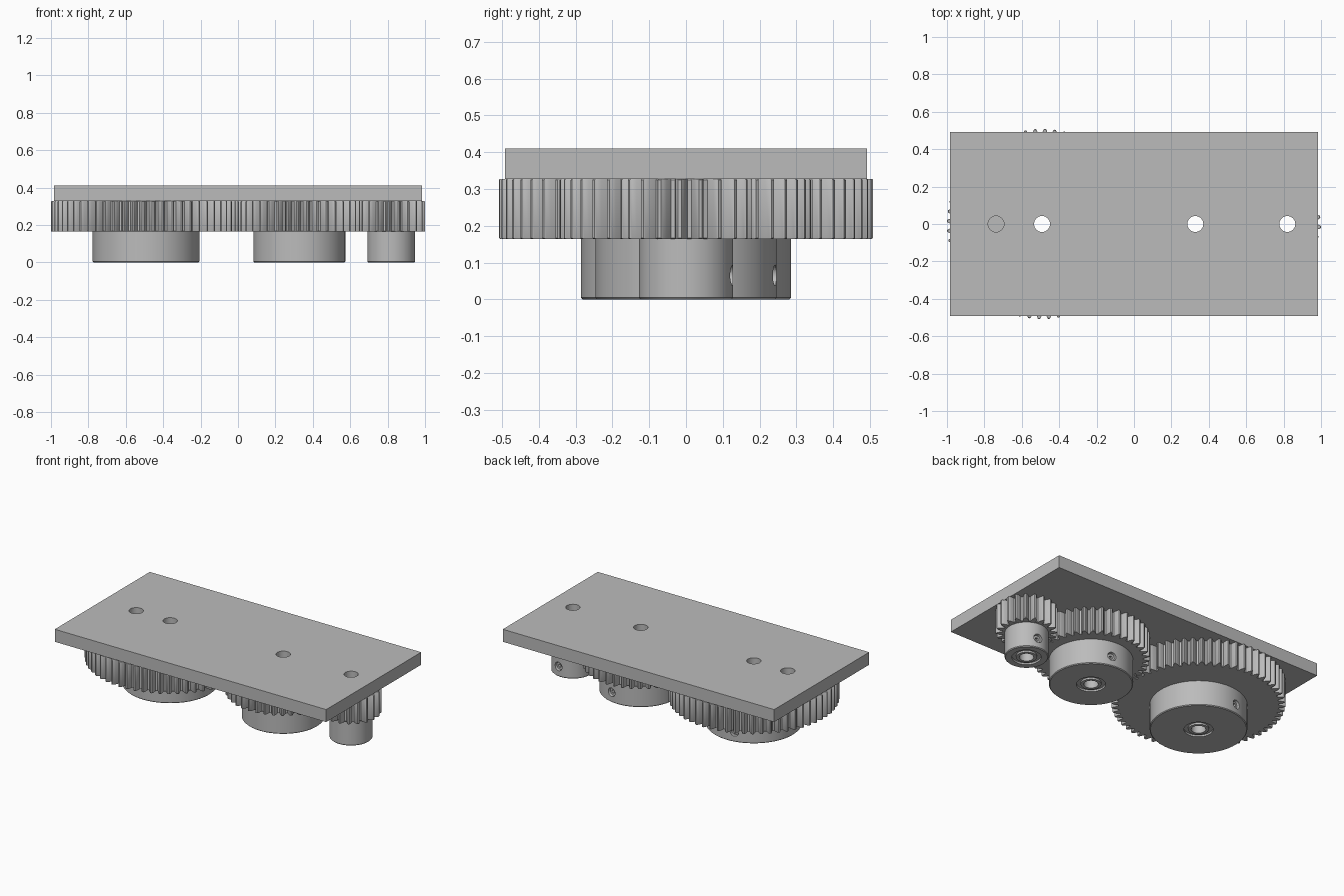
import bpy, bmesh, math
from mathutils import Matrix

cube = bpy.data.objects.get("Cube")
if cube:
    bpy.data.objects.remove(cube, do_unlink=True)

M = 2 / 122                  # gear module; every size is a multiple of it
HUB_TOP, GEAR_TOP, TOP = 10 * M, 20 * M, 25 * M
BORE = 2.6 * M

grey = bpy.data.materials.new("machined grey")
grey.use_nodes = True
grey.diffuse_color = (0.5, 0.5, 0.5, 1)
grey.node_tree.nodes["Principled BSDF"].inputs["Base Color"].default_value = (0.5, 0.5, 0.5, 1)


def make_object(name, bm):
    bmesh.ops.recalc_face_normals(bm, faces=bm.faces[:])
    mesh = bpy.data.meshes.new(name)
    bm.to_mesh(mesh)
    bm.free()
    mesh.materials.append(grey)
    obj = bpy.data.objects.new(name, mesh)
    bpy.context.collection.objects.link(obj)
    return obj


def select(obj):
    bpy.ops.object.select_all(action="DESELECT")
    obj.select_set(True)
    bpy.context.view_layer.objects.active = obj


def smooth(obj):
    select(obj)
    bpy.ops.object.shade_smooth_by_angle(angle=math.radians(30))


def cylinder(name, radius, depth, matrix, sides=32):
    bm = bmesh.new()
    bmesh.ops.create_cone(bm, cap_ends=True, segments=sides, radius1=radius,
                          radius2=radius, depth=depth, matrix=matrix)
    return make_object(name, bm)


def cut(obj, cutter):
    mod = obj.modifiers.new("hole", "BOOLEAN")
    mod.operation, mod.solver, mod.object = "DIFFERENCE", "EXACT", cutter
    select(obj)
    bpy.ops.object.modifier_apply(modifier=mod.name)
    bpy.data.objects.remove(cutter, do_unlink=True)


# One tooth: (fraction of the tooth pitch, radius offset in modules)
HALF_TOOTH = [(-0.38, -1.25), (-0.25, 0), (-0.15, 0.72), (-0.08, 1)]
TOOTH = HALF_TOOTH + [(-f, r) for f, r in reversed(HALF_TOOTH)]


def gear(name, x, teeth, phase, hub, screw_angle):
    pitch = teeth * M / 2
    step = math.tau / teeth
    outline = [(math.radians(phase) + (i + f) * step, pitch + r * M)
               for i in range(teeth) for f, r in TOOTH]
    edge = 0.2 * M
    # Closed stack of rings; a radius of None means the toothed outline
    rings = [(BORE, GEAR_TOP), (None, GEAR_TOP, edge), (None, GEAR_TOP - edge, 0),
             (None, HUB_TOP + edge, 0), (None, HUB_TOP, edge), (hub, HUB_TOP),
             (hub, 0.3 * M), (hub - 0.3 * M, 0),
             (5.2 * M, 0), (5.2 * M, 0.7 * M), (3.7 * M, 0.7 * M), (3.7 * M, 0), (BORE, 0)]
    bm = bmesh.new()
    loops = []
    for ring in rings:
        loop = []
        for a, r in outline:
            rad = ring[0] if ring[0] is not None else r - ring[2]
            loop.append(bm.verts.new((x + rad * math.cos(a), rad * math.sin(a), ring[1])))
        loops.append(loop)
    count = len(outline)
    for j, low in enumerate(loops):
        high = loops[(j + 1) % len(loops)]
        for i in range(count):
            k = (i + 1) % count
            bm.faces.new((low[i], low[k], high[k], high[i]))
    obj = make_object(name + "_gear", bm)

    # Radial hole with a recessed set screw
    def radial(start, end):
        return (Matrix.Translation((x, 0, 4 * M))
                @ Matrix.Rotation(math.radians(screw_angle), 4, "Z")
                @ Matrix.Translation(((start + end) / 2, 0, 0))
                @ Matrix.Rotation(math.pi / 2, 4, "Y"))

    cut(obj, cylinder("cutter", 1.7 * M, 3 * M, radial(hub - 2 * M, hub + M)))
    smooth(obj)
    start, end = hub - 2.5 * M, hub - 0.9 * M
    screw = cylinder(name + "_set_screw", 1.45 * M, end - start, radial(start, end))
    cut(screw, cylinder("cutter", 0.75 * M, 2 * M, radial(end - M, end + M), 6))
    smooth(screw)


BIG_X, MID_X, SMALL_X = -30 * M, 20 * M, 50 * M
gear("big", BIG_X, 60, 4.2, 17.4 * M, 101)
gear("middle", MID_X, 40, 7.2, 15 * M, 80)
gear("small", SMALL_X, 20, 12.6, 7.8 * M, 82)

# Mounting plate with four drilled holes
bm = bmesh.new()
bmesh.ops.create_cube(bm, size=1, matrix=Matrix.Translation((0, 0, (GEAR_TOP + TOP) / 2))
                      @ Matrix.Diagonal((120 * M, 60 * M, TOP - GEAR_TOP, 1)))
plate = make_object("mounting_plate", bm)
for hole_x in (-45 * M, BIG_X, MID_X, SMALL_X):
    cut(plate, cylinder("cutter", BORE, 10 * M, Matrix.Translation((hole_x, 0, TOP)), 48))
smooth(plate)
